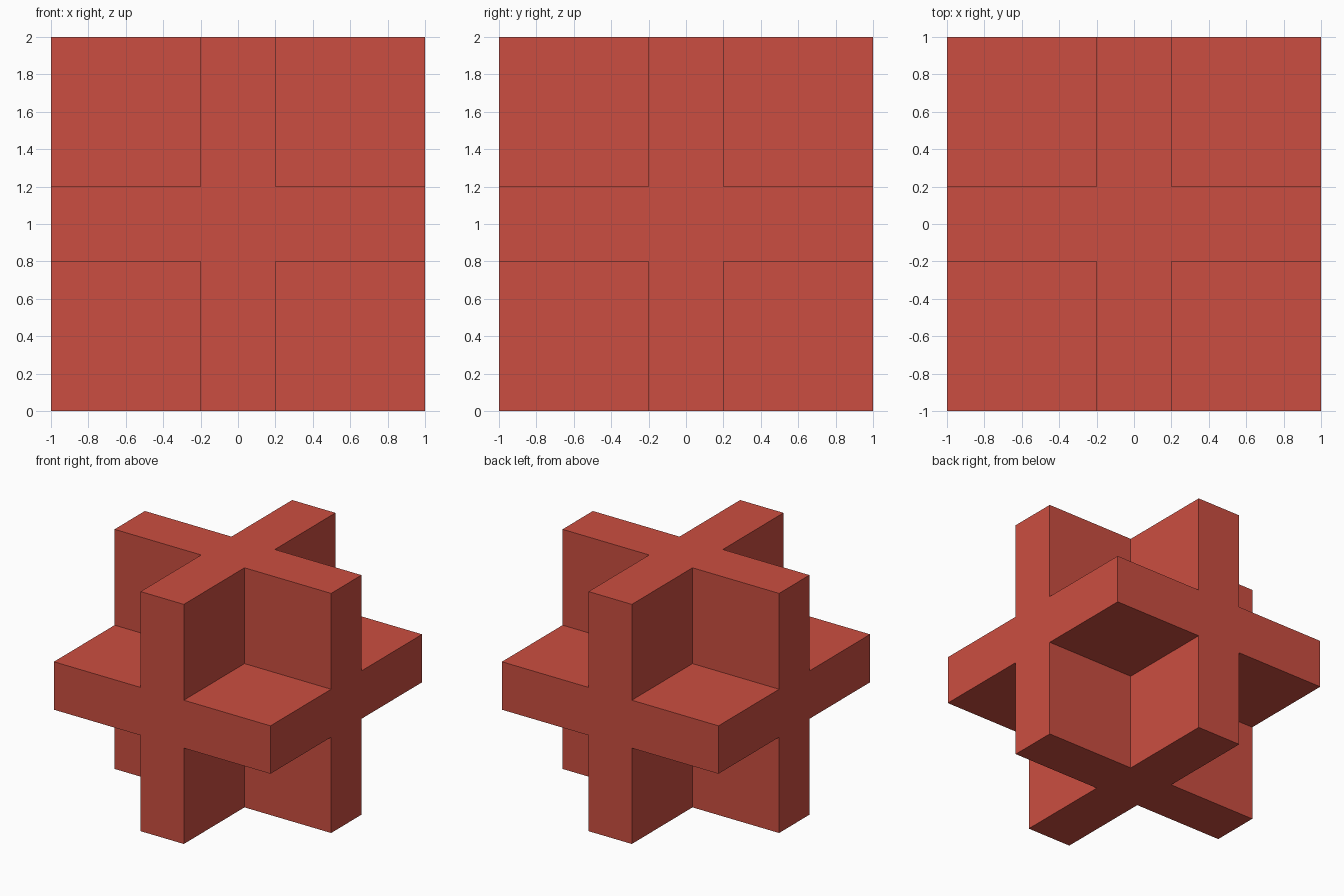
import bpy
import bmesh
from mathutils import Matrix, Vector

if "Cube" in bpy.data.objects:
    bpy.data.objects.remove(bpy.data.objects["Cube"])

HALF = 1.0     # half of the overall size
SLAB = 0.2     # half of each slab's thickness
CENTER = Vector((0, 0, HALF))


def add_box(bm, center, size):
    bmesh.ops.create_cube(bm, size=size, matrix=Matrix.Translation(center))


def make_object(name, bm):
    mesh = bpy.data.meshes.new(name)
    bm.to_mesh(mesh)
    bm.free()
    obj = bpy.data.objects.new(name, mesh)
    bpy.context.collection.objects.link(obj)
    return obj


red = bpy.data.materials.new("brick_red")
red.diffuse_color = (0.60, 0.076, 0.052, 1)
red.use_nodes = True
red.node_tree.nodes["Principled BSDF"].inputs["Base Color"].default_value = red.diffuse_color

# Solid cube that becomes three crossing square slabs
bm = bmesh.new()
add_box(bm, CENTER, 2 * HALF)
slabs = make_object("crossed_slabs", bm)
slabs.data.materials.append(red)

# Eight corner blocks, reaching past the cube, that leave only the slabs
bm = bmesh.new()
size = 1.0
offset = SLAB + size / 2
for x in (-1, 1):
    for y in (-1, 1):
        for z in (-1, 1):
            add_box(bm, CENTER + Vector((x, y, z)) * offset, size)
cutter = make_object("corner_cutter", bm)
cutter.data.materials.append(red)
cutter.hide_render = True

# Cut the corners away and keep the result as plain mesh
cut = slabs.modifiers.new("cut_corners", 'BOOLEAN')
cut.operation = 'DIFFERENCE'
cut.solver = 'EXACT'
cut.object = cutter
bpy.context.view_layer.objects.active = slabs
bpy.ops.object.modifier_apply(modifier=cut.name)
bpy.data.objects.remove(cutter)
